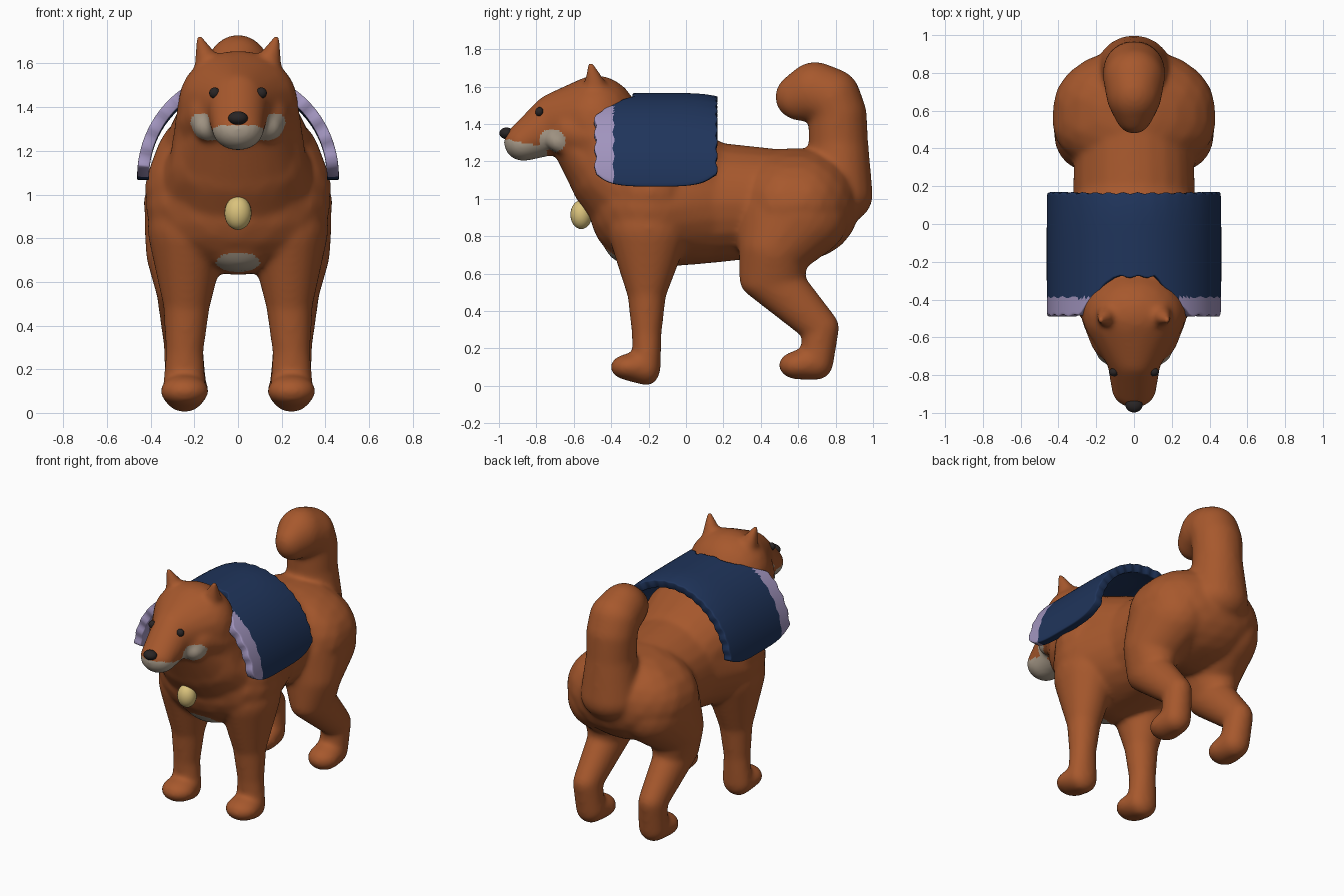
import bpy, bmesh, math
from mathutils import Matrix, Vector

cube = bpy.data.objects.get("Cube")
if cube:
    bpy.data.objects.remove(cube, do_unlink=True)


def material(name, r, g, b):
    m = bpy.data.materials.new(name)
    m.use_nodes = True
    m.diffuse_color = (r, g, b, 1)
    m.node_tree.nodes["Principled BSDF"].inputs["Base Color"].default_value = (r, g, b, 1)
    return m


FUR = material("rust fur", 0.385, 0.098, 0.026)
CREAM = material("cream fur", 0.42, 0.35, 0.27)
NAVY = material("navy cloth", 0.014, 0.035, 0.105)
LILAC = material("lilac trim", 0.36, 0.30, 0.52)
GOLD = material("pale gold", 0.70, 0.54, 0.20)
BLACK = material("dark nose", 0.022, 0.018, 0.018)


def add_object(name, bm, *mats):
    mesh = bpy.data.meshes.new(name)
    bm.to_mesh(mesh)
    bm.free()
    for m in mats:
        mesh.materials.append(m)
    mesh.shade_smooth()
    ob = bpy.data.objects.new(name, mesh)
    bpy.context.collection.objects.link(ob)
    return ob


def ball_matrix(x, y, z, rx, ry, rz):
    return Matrix.Translation((x, y, z)) @ Matrix.Diagonal((rx, ry, rz, 1))


def ball(name, mat, spec, tilt=0):
    bm = bmesh.new()
    x, y, z, *radii = spec
    m = Matrix.Translation((x, y, z)) @ Matrix.Rotation(tilt, 4, "Y") @ Matrix.Diagonal((*radii, 1))
    bmesh.ops.create_uvsphere(bm, u_segments=24, v_segments=16, radius=1, matrix=m)
    return add_object(name, bm, mat)


# Flesh: chains of ellipsoids, each neighbouring pair wrapped in a convex hull
flesh = bmesh.new()
unit = bmesh.new()
bmesh.ops.create_icosphere(unit, subdivisions=3, radius=1)
unit_points = [v.co.copy() for v in unit.verts]
unit.free()


def chain(*specs, mirror=False):
    for side in ((1, -1) if mirror else (1,)):
        placed = [ball_matrix(side * s[0], *s[1:]) for s in specs]
        for a, b in zip(placed, placed[1:]):
            bm = bmesh.new()
            for m in (a, b):
                for p in unit_points:
                    bm.verts.new(m @ p)
            out = bmesh.ops.convex_hull(bm, input=bm.verts)
            loose = {g for g in out["geom_interior"] + out["geom_unused"]
                     if isinstance(g, bmesh.types.BMVert)}
            bmesh.ops.delete(bm, geom=list(loose), context="VERTS")
            bmesh.ops.recalc_face_normals(bm, faces=bm.faces)
            tmp = bpy.data.meshes.new("tmp")
            bm.to_mesh(tmp)
            bm.free()
            flesh.from_mesh(tmp)
            bpy.data.meshes.remove(tmp)


# Torso: chest through waist to hips, with a raised upper back and a full breast
chain((0, -.19, .95, .425, .33, .32), (0, .13, .98, .325, .2, .325), (0, .5, .98, .315, .2, .285))
chain((0, -.19, 1.03, .43, .3, .3), (0, -.15, 1.15, .385, .27, .28), (0, .1, 1.05, .325, .2, .285))
chain((0, -.19, .97, .3, .33, .32), (0, -.3, .79, .2, .145, .145))
chain((0, .54, .96, .435, .3, .31), (0, .62, .97, .43, .31, .30))
# Neck, throat and head
chain((0, -.19, 1.02, .39, .34, .34), (0, -.39, 1.12, .32, .235, .22),
      (0, -.4, 1.25, .3, .25, .25), (0, -.48, 1.42, .275, .225, .24),
      (0, -.71, 1.4, .145, .13, .165), (0, -.87, 1.3, .12, .105, .1))
chain((0, -.15, 1.15, .37, .26, .27), (0, -.31, 1.33, .29, .2, .19))
chain((0, -.39, 1.12, .31, .235, .21), (0, -.6, 1.3, .21, .12, .12))
chain((0, -.45, 1.33, .29, .22, .2), (0, -.62, 1.36, .232, .13, .15))
# Cheeks and ears
chain((.1, -.6, 1.32, .1, .1, .09), (.13, -.665, 1.31, .075, .08, .07), mirror=True)
chain((.14, -.485, 1.6, .06, .06, .06), (.178, -.51, 1.72, .016, .018, .018), mirror=True)
# Front legs
chain((.23, -.2, .84, .185, .22, .2), (.235, -.21, .5, .108, .105, .1),
      (.245, -.21, .28, .087, .08, .1), (.245, -.21, .1, .1, .075, .1),
      (.245, -.3, .1, .112, .105, .072), mirror=True)
# Hind legs
chain((.2, .57, .9, .23, .3, .24), (.245, .47, .74, .178, .19, .19),
      (.25, .46, .56, .125, .175, .11), (.25, .72, .31, .09, .1, .1),
      (.24, .7, .13, .095, .09, .1), (.24, .6, .11, .105, .105, .077), mirror=True)
# Curled tail
chain((0, .82, 1.02, .2, .18, .16), (0, .815, 1.3, .16, .16, .12), (0, .81, 1.46, .165, .157, .12),
      (0, .775, 1.54, .165, .16, .16), (0, .69, 1.57, .148, .165, .163),
      (0, .615, 1.545, .11, .14, .13))

# Fuse and soften the flesh, then bake the result
body = add_object("dog_body", flesh, FUR, CREAM)
remesh = body.modifiers.new("fuse", "REMESH")
remesh.mode = "VOXEL"
remesh.voxel_size = 0.0125
soften = body.modifiers.new("soften", "SMOOTH")
soften.factor = 0.5
soften.iterations = 22
bpy.context.view_layer.update()
baked = bpy.data.meshes.new_from_object(body.evaluated_get(bpy.context.evaluated_depsgraph_get()))
body.modifiers.clear()
body.data = baked
baked.materials.clear()
baked.materials.append(FUR)
baked.materials.append(CREAM)
baked.shade_smooth()


# Cream muzzle, cheeks and chest patch
def in_oval(u, v, ru, rv):
    return (u / ru) ** 2 + (v / rv) ** 2 < 1


def is_cream(c):
    muzzle = c.y < -.74 and c.z < 1.285 - (c.y + .8) * .2
    cheek = abs(c.x) > .1 and in_oval(c.y + .715, c.z - 1.31, .07, .064)
    patch = c.y < -.25 and in_oval(c.x, c.z - .69, .1, .045)
    return muzzle or cheek or patch


for p in baked.polygons:
    p.material_index = int(is_cream(p.center))
bpy.context.view_layer.update()


# Eyes sit on the face surface
def face_y(x, z, fallback):
    hit, loc, _, _ = body.ray_cast(Vector((x, -2, z)), Vector((0, 1, 0)))
    return loc.y if hit else fallback


for side, label in ((1, "left"), (-1, "right")):
    y = face_y(side * .105, 1.465, -.79)
    ball(label + "_eye", BLACK, (side * .107, y, 1.465, .025, .022, .025), side * -.4)

# Nose and neck charm
ball("nose", BLACK, (0, -.96, 1.35, .045, .038, .031))
ball("neck_charm", GOLD, (0, -.56, .915, .062, .058, .077))

# Cape: an arched cloth with a lilac front border and slightly ragged ends
bm = bmesh.new()
bmesh.ops.create_grid(bm, x_segments=72, y_segments=40, size=1)
for v in bm.verts:
    t, s = v.co.x, v.co.y
    a = t * (math.pi / 2 + .03 - .14 * s ** 4)
    blend = min(max((abs(a) - .25) / .45, 0), 1)
    front = -.28 - .205 * blend + .006 * math.sin(a * 31)
    back = .165 + .005 * math.sin(a * 37)
    drop = .018 * max(s, 0) ** 3
    v.co = (.462 * math.sin(a), front + (back - front) * (s + 1) / 2,
            1.08 + (.485 - drop) * math.cos(a))
for f in bm.faces:
    f.material_index = int(f.calc_center_median().y < -.39)
cape = add_object("cape", bm, NAVY, LILAC)
thick = cape.modifiers.new("thickness", "SOLIDIFY")
thick.thickness = 0.055
thick.offset = -1
bevel = cape.modifiers.new("soft_edge", "BEVEL")
bevel.width = 0.015
bevel.segments = 2
bevel.limit_method = "ANGLE"
bevel.angle_limit = math.radians(50)
